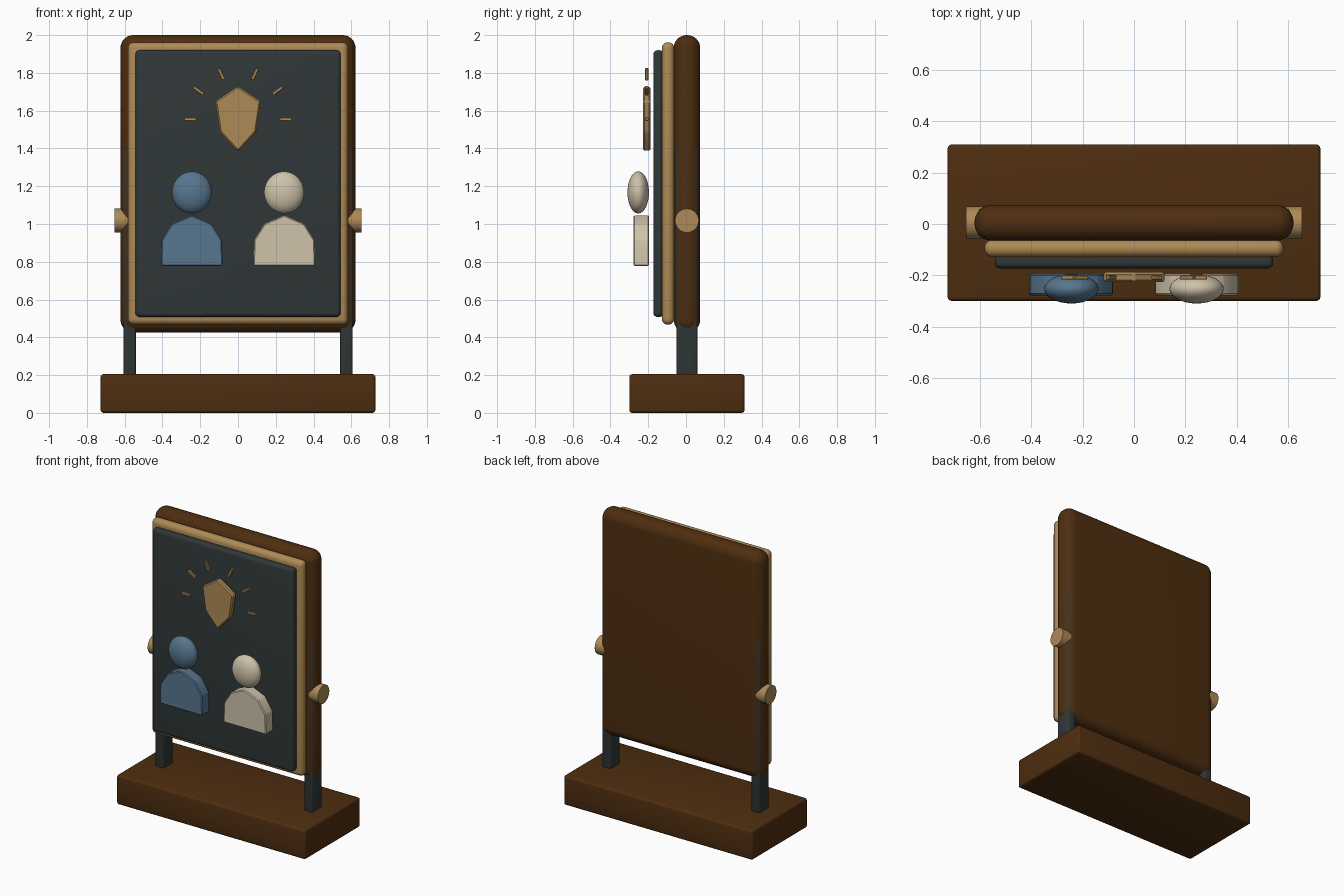
import bpy, bmesh, math
from mathutils import Matrix, Vector

if "Cube" in bpy.data.objects:
    bpy.data.objects.remove(bpy.data.objects["Cube"])


def material(name, rgb):
    m = bpy.data.materials.new(name)
    m.diffuse_color = (*rgb, 1)
    m.use_nodes = True
    m.node_tree.nodes["Principled BSDF"].inputs["Base Color"].default_value = m.diffuse_color
    return m


BROWN = material("dark wood", (0.076, 0.027, 0.005))
GOLD = material("brass", (0.42, 0.255, 0.092))
SLATE = material("slate", (0.03, 0.039, 0.04))
BLUE = material("blue", (0.095, 0.18, 0.27))
CREAM = material("cream", (0.62, 0.54, 0.40))


def finish(name, bm, mat, angle=35):
    bmesh.ops.recalc_face_normals(bm, faces=bm.faces)
    me = bpy.data.meshes.new(name)
    bm.to_mesh(me)
    bm.free()
    me.materials.append(mat)
    me.polygons.foreach_set("use_smooth", [True] * len(me.polygons))
    me.set_sharp_from_angle(angle=math.radians(angle))
    ob = bpy.data.objects.new(name, me)
    bpy.context.collection.objects.link(ob)
    return ob


def bevel(bm, width, segments):
    bmesh.ops.bevel(bm, geom=bm.edges[:], offset=width, segments=segments,
                    profile=0.5, affect='EDGES', clamp_overlap=True)


def box(name, x, y, z, mat, width, segments=3, turn=0):
    """Rounded box from (low, high) ranges, optionally turned about y."""
    bm = bmesh.new()
    size = [b - a for a, b in (x, y, z)]
    mid = Vector([(a + b) / 2 for a, b in (x, y, z)])
    bmesh.ops.create_cube(bm, size=1, matrix=Matrix.Diagonal((*size, 1)))
    if width:
        bevel(bm, width, segments)
    bm.transform(Matrix.Translation(mid) @ Matrix.Rotation(-turn, 4, 'Y'))
    return finish(name, bm, mat)


def plate(name, half, y, mat, cx=0, width=0.006):
    """Mirrored outline (x, z), listed from top to bottom, extruded along y."""
    pts = half + [(-px, pz) for px, pz in reversed(half) if px > 0]
    bm = bmesh.new()
    face = bm.faces.new([bm.verts.new((cx + px, y[0], pz)) for px, pz in pts])
    ext = bmesh.ops.extrude_face_region(bm, geom=[face])
    verts = [v for v in ext["geom"] if isinstance(v, bmesh.types.BMVert)]
    bmesh.ops.translate(bm, verts=verts, vec=(0, y[1] - y[0], 0))
    bmesh.ops.recalc_face_normals(bm, faces=bm.faces)
    bevel(bm, width, 1)
    return finish(name, bm, mat, 20)


# stand and layered panel
box("base", (-0.727, 0.727), (-0.30, 0.31), (0, 0.205), BROWN, 0.015)
box("back_panel", (-0.622, 0.622), (-0.065, 0.075), (0.425, 2.0), BROWN, 0.068, 8)
box("trim_panel", (-0.583, 0.583), (-0.128, -0.062), (0.467, 1.962), GOLD, 0.031, 6)
box("board", (-0.543, 0.543), (-0.173, -0.118), (0.508, 1.92), SLATE, 0.022, 5)

for s, side in ((-1, "left"), (1, "right")):
    # upright and round side knob
    box(side + "_post", sorted((s * 0.54, s * 0.607)), (-0.05, 0.06), (0.18, 1.4),
        SLATE, 0.012)
    bm = bmesh.new()
    bmesh.ops.create_cone(bm, cap_ends=True, segments=32, radius1=0.063,
                          radius2=0.063, depth=0.11)
    bm.transform(Matrix.Translation((s * 0.6, 0.005, 1.018))
                 @ Matrix.Rotation(math.pi / 2, 4, 'Y'))
    finish(side + "_knob", bm, GOLD)

    # bust symbol
    mat = BLUE if s < 0 else CREAM
    plate(side + "_torso",
          [(0, 1.047), (0.105, 1.002), (0.16, 0.915), (0.164, 0.778)],
          (-0.278, -0.195), mat, cx=s * 0.245)
    bm = bmesh.new()
    bmesh.ops.create_uvsphere(bm, u_segments=32, v_segments=20, radius=1)
    bm.transform(Matrix.Translation((s * 0.244, -0.253, 1.167))
                 @ Matrix.Diagonal((0.106, 0.057, 0.111, 1)))
    finish(side + "_head", bm, mat)

    # light rays
    for i, (cx, cz, deg) in enumerate(((0.252, 1.555, 0), (0.209, 1.706, 36),
                                       (0.089, 1.793, 66))):
        turn = math.radians(deg if s > 0 else 180 - deg)
        box(f"{side}_ray_{i + 1}", (s * cx - 0.033, s * cx + 0.033),
            (-0.217, -0.199), (cz - 0.009, cz + 0.009), GOLD, 0.003, 1, turn)

# faceted lamp symbol
plate("lamp", [(0, 1.73), (0.12, 1.65), (0.096, 1.488), (0, 1.383)],
      (-0.227, -0.188), GOLD, width=0.008)
